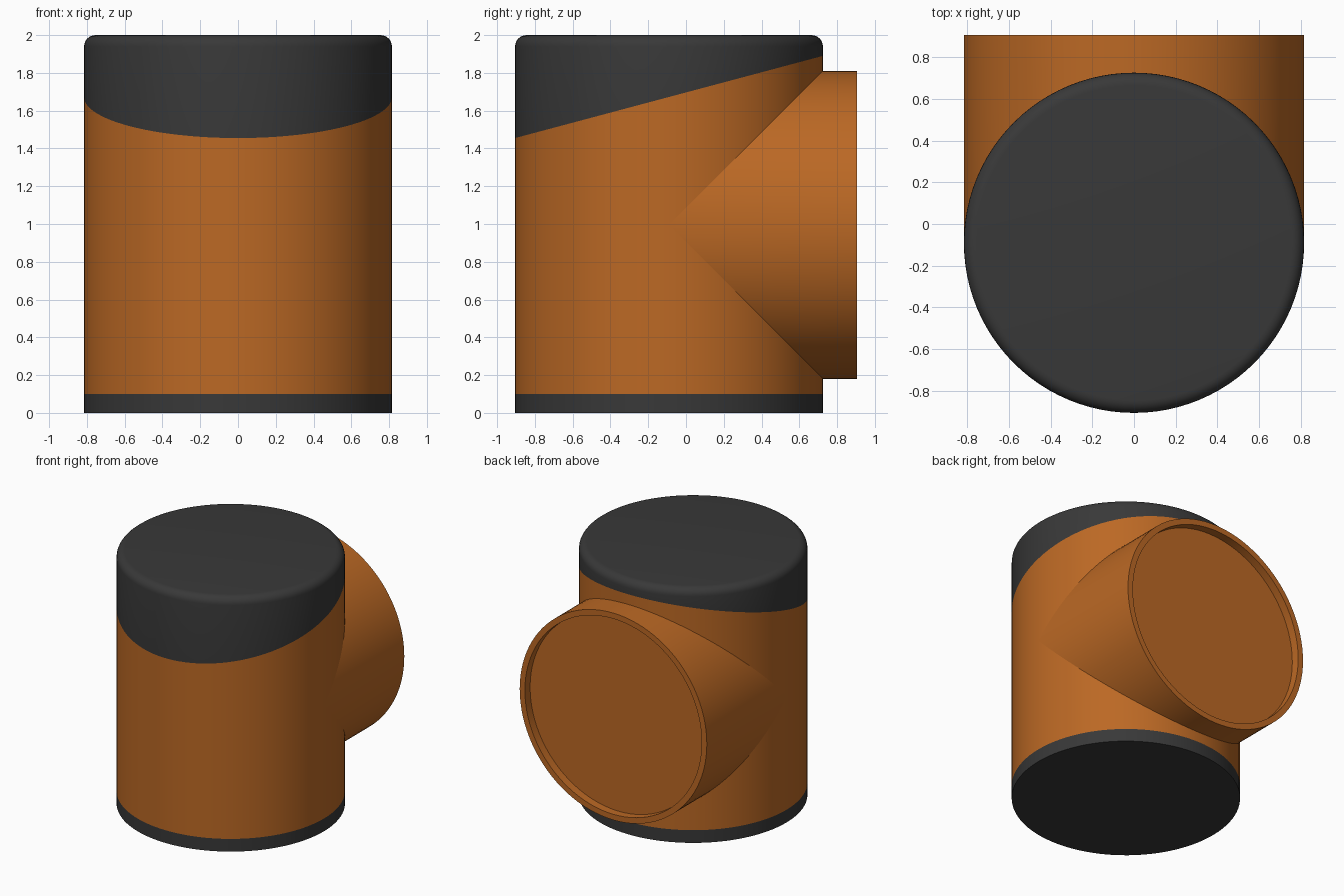
import bpy
import bmesh
import math
from mathutils import Vector

if "Cube" in bpy.data.objects:
    bpy.data.objects.remove(bpy.data.objects["Cube"], do_unlink=True)

R = 0.815          # shared radius of body and side pipe
AXIS_Y = -0.09     # body axis
PIPE_Z = 0.995     # pipe axis
SEG = 96


def material(name, rgb):
    mat = bpy.data.materials.new(name)
    mat.use_nodes = True
    color = (*rgb, 1)
    mat.diffuse_color = color
    bsdf = next(n for n in mat.node_tree.nodes if n.type == 'BSDF_PRINCIPLED')
    bsdf.inputs["Base Color"].default_value = color
    bsdf.inputs["Roughness"].default_value = 0.6
    return mat


orange = material("burnt orange", (0.50, 0.14, 0.018))
charcoal = material("charcoal", (0.04, 0.04, 0.04))


def ring(bm, place):
    return [bm.verts.new(place(math.tau * i / SEG)) for i in range(SEG)]


def bridge(bm, a, b):
    for i in range(SEG):
        j = (i + 1) % SEG
        bm.faces.new((a[i], a[j], b[j], b[i]))


def finish(bm, name, mats):
    bmesh.ops.recalc_face_normals(bm, faces=bm.faces)
    mesh = bpy.data.meshes.new(name)
    bm.to_mesh(mesh)
    bm.free()
    obj = bpy.data.objects.new(name, mesh)
    bpy.context.collection.objects.link(obj)
    for mat in mats:
        mesh.materials.append(mat)
    bpy.ops.object.select_all(action='DESELECT')
    obj.select_set(True)
    bpy.context.view_layer.objects.active = obj
    bpy.ops.object.shade_smooth_by_angle(angle=math.radians(30))
    return obj


# Upright body: lathed profile with a rounded top edge
bm = bmesh.new()
ROUND = 0.06
profile = [(R, 0.0)]
for k in range(7):
    t = math.pi / 2 * k / 6
    profile.append((R - ROUND + ROUND * math.cos(t), 2 - ROUND + ROUND * math.sin(t)))
rings = [ring(bm, lambda a, r=r, z=z: (r * math.cos(a), AXIS_Y + r * math.sin(a), z))
         for r, z in profile]
for low, high in zip(rings, rings[1:]):
    bridge(bm, low, high)
bm.faces.new(rings[0])
bm.faces.new(rings[-1])

# Cut the colour borders: a level base band and a slanted cap line
base_co, base_no = Vector((0, 0, 0.1)), Vector((0, 0, 1))
cap_co = Vector((0, -0.905, 1.455))
cap_no = Vector((0, -0.435, 1.63)).normalized()
for co, no in ((base_co, base_no), (cap_co, cap_no)):
    geom = bm.verts[:] + bm.edges[:] + bm.faces[:]
    bmesh.ops.bisect_plane(bm, geom=geom, plane_co=co, plane_no=no)
for f in bm.faces:
    c = f.calc_center_median()
    f.material_index = int((c - base_co).dot(base_no) < 0 or (c - cap_co).dot(cap_no) > 0)
finish(bm, "body", (orange, charcoal))

# Side pipe: mitred into the body, with a thin rim and a recessed end disc
bm = bmesh.new()
END_Y, INNER = 0.905, 0.77


def pipe_ring(r, y):
    return ring(bm, lambda a: (r * math.cos(a), y, PIPE_Z + r * math.sin(a)))


joint = ring(bm, lambda a: (R * math.cos(a), AXIS_Y + abs(R * math.sin(a)),
                            PIPE_Z + R * math.sin(a)))
pipe = [joint, pipe_ring(R, END_Y), pipe_ring(INNER, END_Y), pipe_ring(INNER, END_Y - 0.065)]
for a, b in zip(pipe, pipe[1:]):
    bridge(bm, a, b)
bm.faces.new(pipe[-1])
finish(bm, "side_pipe", (orange,))
